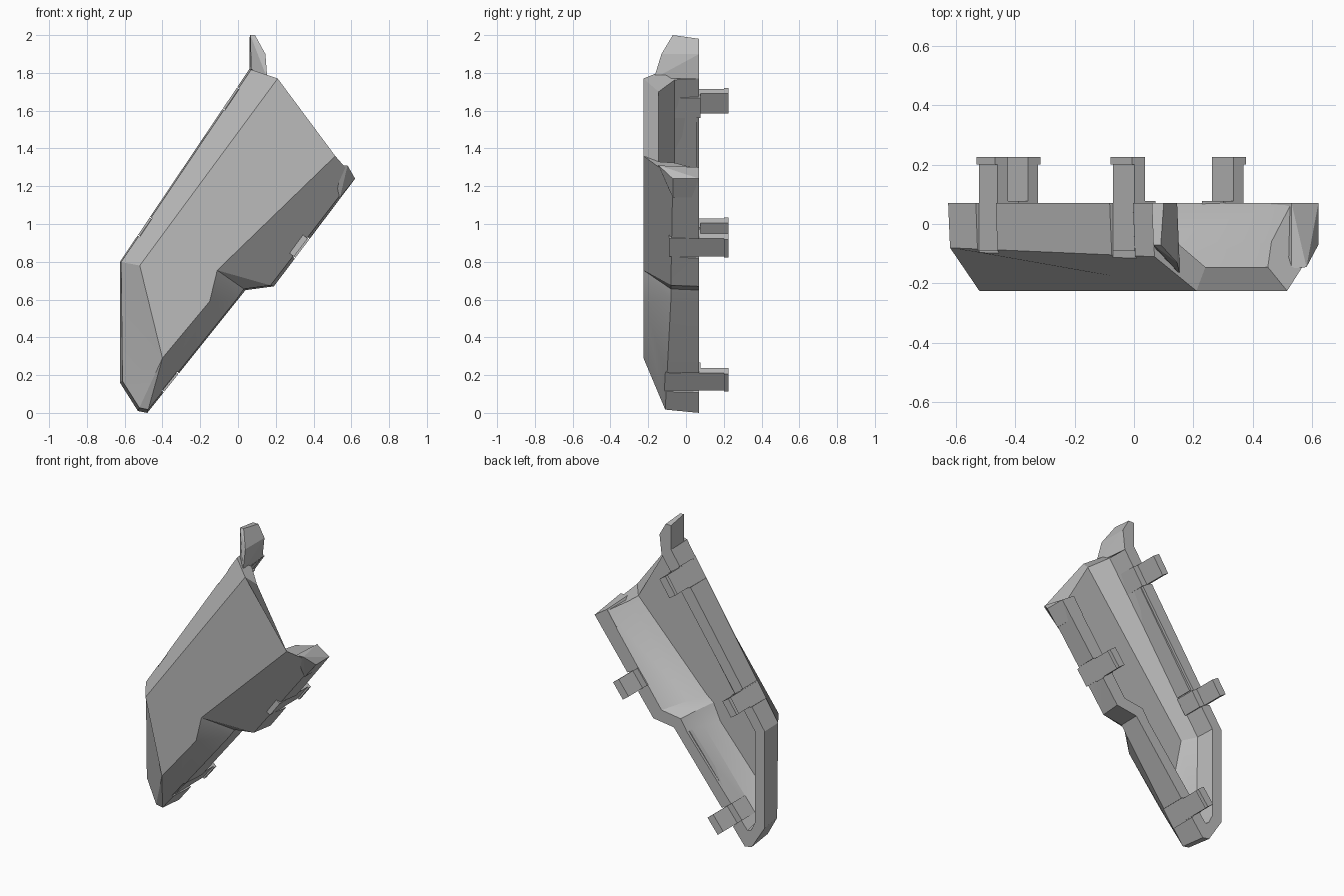
import bpy, bmesh
from mathutils import Vector

if "Cube" in bpy.data.objects:
    bpy.data.objects.remove(bpy.data.objects["Cube"])

grey = bpy.data.materials.new("plain_grey")
grey.use_nodes = True
grey.diffuse_color = (0.5, 0.5, 0.5, 1)
grey.node_tree.nodes["Principled BSDF"].inputs["Base Color"].default_value = (0.5, 0.5, 0.5, 1)


def finish(name, bm):
    bmesh.ops.remove_doubles(bm, verts=bm.verts, dist=0.0005)
    bmesh.ops.recalc_face_normals(bm, faces=bm.faces)
    mesh = bpy.data.meshes.new(name)
    bm.to_mesh(mesh)
    bm.free()
    mesh.materials.append(grey)
    obj = bpy.data.objects.new(name, mesh)
    bpy.context.collection.objects.link(obj)
    return obj


def hull(name, points):
    bm = bmesh.new()
    for p in points:
        bm.verts.new(p)
    bmesh.ops.convex_hull(bm, input=bm.verts)
    return finish(name, bm)


def edge_block(name, start, end, t, length, depth, ys):
    """Box on a rim edge: t along it, depth measured inward (right of start to end)."""
    a, b = Vector((start[0], 0, start[1])), Vector((end[0], 0, end[1]))
    along = (b - a).normalized()
    inward = Vector((along.z, 0, -along.x))
    mid = a.lerp(b, t)
    return hull(name, [mid + along * s * length / 2 + inward * d + Vector((0, y, 0))
                       for s in (-1, 1) for d in depth for y in ys])


# Shell stations (x, z): outer rim, front plate, inner plate, inner rim,
# then the y of the outer fold and the position of the inner fold
stations = [
    ((0.06, 1.82), (0.21, 1.77), (0.24, 1.70), (0.13, 1.77), -0.11, 0.1),
    ((-0.625, 0.80), (-0.52, 0.78), (-0.49, 0.77), (-0.555, 0.78), -0.08, 0.1),
    ((-0.625, 0.16), (-0.40, 0.29), (-0.41, 0.36), (-0.555, 0.18), -0.08, 0.1),
    ((-0.53, 0.01), (-0.40, 0.29), (-0.41, 0.36), (-0.525, 0.12), -0.11, 0.1),
    ((-0.48, 0.00), (-0.40, 0.29), (-0.41, 0.36), (-0.50, 0.11), -0.11, 0.1),
    ((0.00, 0.60), (-0.15, 0.59), (-0.15, 0.66), (-0.06, 0.64), -0.08, 0.3),
    ((0.04, 0.65), (-0.11, 0.755), (-0.10, 0.77), (-0.01, 0.72), -0.08, 0.4),
    ((0.19, 0.67), (-0.11, 0.755), (-0.05, 0.81), (0.13, 0.74), -0.08, 0.6),
    ((0.62, 1.24), (0.515, 1.36), (0.45, 1.33), (0.53, 1.29), -0.07, 0.85),
]
bm = bmesh.new()
rings = []
for outer, front, plate, inner, fold_y, fold in stations:
    o, f, p, i = (Vector((a, 0, b)) for a, b in (outer, front, plate, inner))
    section = [(o, 0.07), (o.lerp(f, 0.06), fold_y), (f, -0.225),
               (p, -0.145), (i.lerp(p, fold), -0.06), (i, 0.07)]
    rings.append([bm.verts.new((v.x, y, v.z)) for v, y in section])
for a, b in zip(rings, rings[1:]):
    for k in (0, 1, 3, 4, 5):
        n = (k + 1) % 6
        bm.faces.new((a[k], a[n], b[n], b[k]))
bm.faces.new([r[2] for r in rings])
bm.faces.new([r[3] for r in rings])
first, last = rings[0], rings[-1]
bm.faces.new(first)
bm.faces.new(last)
bm.faces.new((first[2], last[2], last[3], first[3]))
shell = finish("armour_shell", bm)

# Clips: tab in a shallow notch, hooked lip and inner flange
long_side = ((-0.625, 0.80), (0.06, 1.82))
low_side = ((0.04, 0.65), (-0.48, 0.00))
arm_side = ((0.62, 1.24), (0.19, 0.67))
clips = [("upper_clip", long_side, 0.85, 0.13), ("middle_clip", long_side, 0.185, 0.11),
         ("arm_clip", arm_side, 0.65, 0.12), ("lower_clip", low_side, 0.755, 0.12)]
bpy.context.view_layer.objects.active = shell
for name, (a, b), t, width in clips:
    cutter = edge_block("notch_cutter", a, b, t, width + 0.01, (-0.03, 0.014), (-0.13, 0.10))
    notch = shell.modifiers.new("notch", 'BOOLEAN')
    notch.operation = 'DIFFERENCE'
    notch.solver = 'EXACT'
    notch.object = cutter
    bpy.ops.object.modifier_apply(modifier=notch.name)
    bpy.data.objects.remove(cutter)
    edge_block(name + "_tab", a, b, t, width, (0.010, 0.052), (-0.09, 0.225))
    edge_block(name + "_lip", a, b, t, width, (0.0, 0.04), (0.20, 0.225))
    edge_block(name + "_flange", a, b, t, width, (0.012, 0.095), (-0.06, 0.078))
bpy.ops.object.select_all(action='DESELECT')
shell.select_set(True)
bpy.ops.object.shade_smooth_by_angle(angle=0.4)

# Upright fin at the top of the long side
hull("top_fin", [(0.06, 0.07, 1.80), (0.06, 0.07, 1.98), (0.065, -0.07, 2.0), (0.09, -0.07, 2.0),
                 (0.10, 0.07, 1.98), (0.145, 0.07, 1.90), (0.145, -0.13, 1.90), (0.155, -0.17, 1.77),
                 (0.07, -0.08, 1.82), (0.13, 0.07, 1.77)])

# Raised bar closing the end of the short arm
hull("arm_end", [(x, y, z) for x, z in ((0.62, 1.24), (0.54, 1.14), (0.46, 1.20), (0.53, 1.30))
                 for y in (0.07, -0.07)] + [(0.58, -0.145, 1.31), (0.53, -0.15, 1.31)])

# Ledges along the inside of the rim
for name, (a, b), t, length, depth, top in [
        ("long_ledge", long_side, 0.52, 0.70, (0.05, 0.09), 0.055),
        ("arm_ledge_upper", arm_side, 0.38, 0.09, (0.06, 0.12), 0.04),
        ("arm_ledge_lower", arm_side, 0.88, 0.09, (0.06, 0.11), 0.04),
        ("low_ledge", low_side, 0.38, 0.50, (0.05, 0.08), 0.055)]:
    edge_block(name, a, b, t, length, depth, (-0.06, top))
